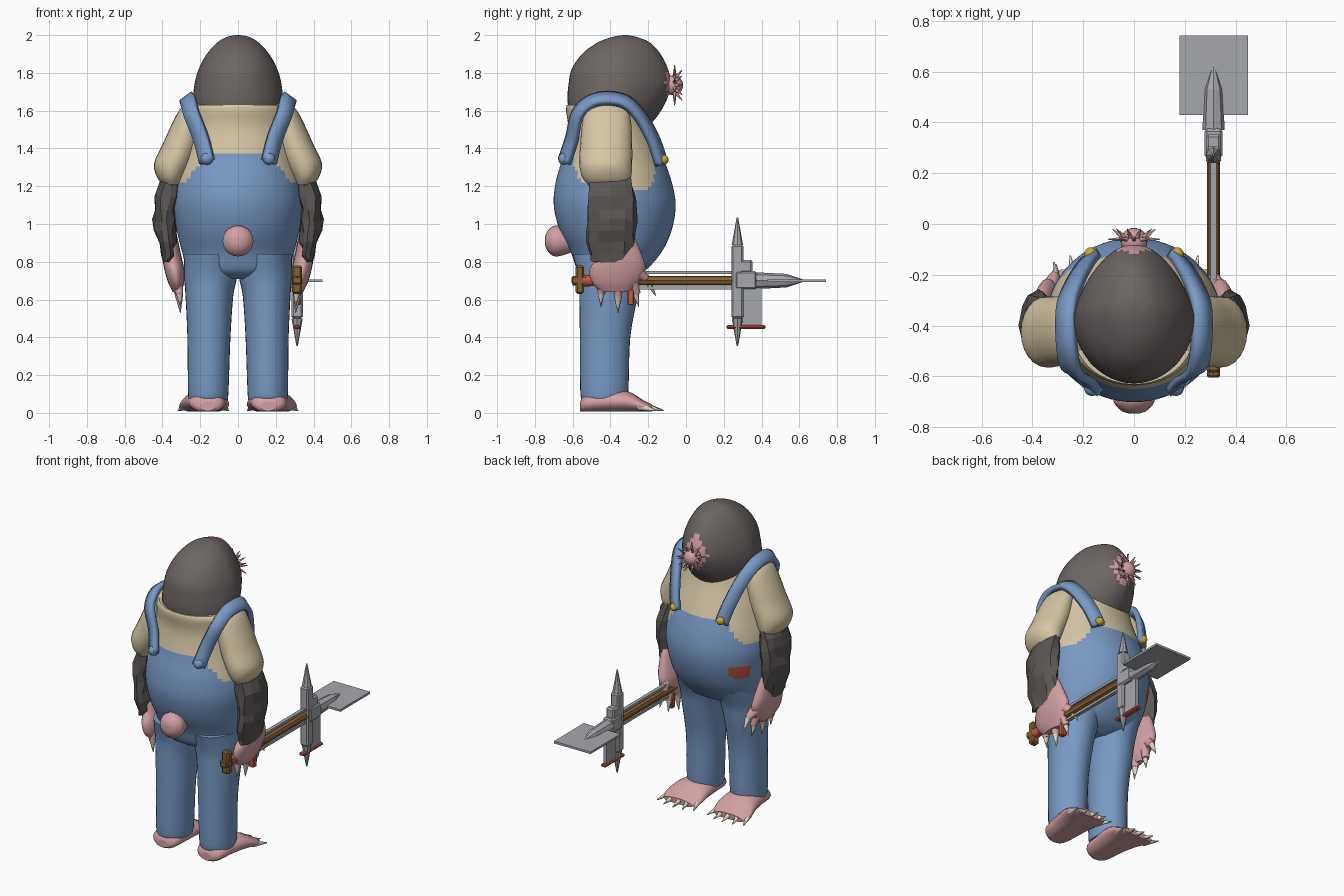
import bpy, bmesh, math, random
from mathutils import Vector

random.seed(4)
if "Cube" in bpy.data.objects:
    bpy.data.objects.remove(bpy.data.objects["Cube"])


def material(name, *rgb):
    m = bpy.data.materials.new(name)
    m.use_nodes = True
    m.diffuse_color = (*rgb, 1)
    node = next(n for n in m.node_tree.nodes if n.type == 'BSDF_PRINCIPLED')
    node.inputs["Base Color"].default_value = (*rgb, 1)
    node.inputs["Roughness"].default_value = 0.8
    return m


FUR = material("grey fur", .15, .13, .125)
DARK = material("dark fur", .105, .095, .09)
DENIM = material("blue denim", .19, .32, .56)
SHIRT = material("cream shirt", .67, .57, .38)
PINK = material("pink skin", .65, .35, .37)
CLAW = material("ivory claw", .72, .68, .55)
STEEL = material("steel", .38, .39, .41)
WOOD = material("brown wood", .24, .12, .035)
RED = material("red cloth", .55, .10, .06)
GOLD = material("brass", .58, .38, .04)


def finish(name, bm, mats, smooth=True, mirror=False, rule=None):
    bmesh.ops.recalc_face_normals(bm, faces=bm.faces)
    for f in bm.faces:
        f.smooth = smooth and len(f.verts) < 5
        if rule:
            f.material_index = rule(f.calc_center_median())
    mesh = bpy.data.meshes.new(name)
    bm.to_mesh(mesh)
    bm.free()
    for m in mats:
        mesh.materials.append(m)
    ob = bpy.data.objects.new(name, mesh)
    bpy.context.collection.objects.link(ob)
    if mirror:
        ob.modifiers.new("Mirror", 'MIRROR')
    return ob


def smooth_path(pts, steps):
    """Catmull-Rom interpolation of tuples of any length."""
    out = []
    for i in range(len(pts) - 1):
        a, b, c, d = pts[max(i - 1, 0)], pts[i], pts[i + 1], pts[min(i + 2, len(pts) - 1)]
        for k in range(steps):
            t = k / steps
            out.append([.5 * (2 * q + (r - p) * t + (2 * p - 5 * q + 4 * r - s) * t * t
                              + (3 * q - p - 3 * r + s) * t ** 3)
                        for p, q, r, s in zip(a, b, c, d)])
    return out + [list(pts[-1])]


def loft(name, rings, mats, axis='z', n=32, steps=4, taper=0, jitter=0, floor=False, **kw):
    """Rings are (height, x_min, x_max, second_min, second_max) along the axis."""
    bm = bmesh.new()
    loops = []
    for h, x0, x1, v0, v1 in smooth_path(rings, steps):
        loop = []
        for i in range(n):
            a = 2 * math.pi * i / n
            s = math.sin(a)
            x = (x0 + x1) / 2 + (x1 - x0) / 2 * math.cos(a) * (1 - taper * max(0, s))
            v = (v0 + v1) / 2 + (v1 - v0) / 2 * s
            if floor:
                v = max(v, .008)
            p = Vector((x, v, h) if axis == 'z' else (x, h, v))
            loop.append(bm.verts.new(p + Vector([random.uniform(-jitter, jitter) for _ in p])))
        loops.append(loop)
    for lo, hi in zip(loops, loops[1:]):
        for i in range(n):
            bm.faces.new((lo[i], lo[(i + 1) % n], hi[(i + 1) % n], hi[i]))
    bm.faces.new(loops[0])
    bm.faces.new(loops[-1])
    return finish(name, bm, mats, **kw)


def spikes(name, items, mat, sides=8, **kw):
    """Cones given as (start, end, start_radius, end_radius)."""
    bm = bmesh.new()
    for a, b, r0, r1 in items:
        a, b = Vector(a), Vector(b)
        rot = (b - a).to_track_quat('Z', 'Y').to_matrix().to_4x4()
        rot.translation = (a + b) / 2
        bmesh.ops.create_cone(bm, cap_ends=True, segments=sides, radius1=r0, radius2=r1,
                              depth=(b - a).length, matrix=rot)
    return finish(name, bm, [mat], **kw)


def ball(name, c, r, mat, **kw):
    bm = bmesh.new()
    bmesh.ops.create_uvsphere(bm, u_segments=20, v_segments=12, radius=r)
    bmesh.ops.translate(bm, verts=bm.verts, vec=c)
    return finish(name, bm, [mat], **kw)


def box(name, lo, hi, mat, bevel=0):
    bm = bmesh.new()
    bmesh.ops.create_cube(bm, size=1)
    for v in bm.verts:
        v.co = [(l + h) / 2 + c * (h - l) for l, h, c in zip(lo, hi, v.co)]
    ob = finish(name, bm, [mat], smooth=False)
    if bevel:
        ob.modifiers.new("Bevel", 'BEVEL').width = bevel
    return ob


# Torso: denim below a curved bib line, shirt above, one red hip patch
def torso_colour(c):
    side = min(1, max(0, (abs(c.x) - .17) / .12))
    line = (1.37 if c.y < -.4 else 1.33) - .16 * side
    if c.x < -.22 and c.y > -.25 and .95 < c.z < 1.03:
        return 2
    return 0 if c.z < line else 1


loft("torso", [(.71, -.14, .14, -.5, -.3), (.75, -.26, .26, -.57, -.22),
               (.85, -.295, .295, -.61, -.13), (.97, -.325, .325, -.67, -.075),
               (1.1, -.345, .345, -.70, -.055), (1.22, -.335, .335, -.69, -.075),
               (1.35, -.305, .305, -.655, -.12), (1.5, -.275, .275, -.625, -.18),
               (1.6, -.26, .26, -.635, -.21), (1.63, -.235, .235, -.63, -.24)],
     [DENIM, SHIRT, RED], n=72, steps=6, rule=torso_colour)

# Trouser legs
loft("trouser_legs", [(.07, .055, .26, -.55, -.32), (.12, .05, .265, -.56, -.305),
                      (.4, .04, .268, -.562, -.295), (.62, .025, .278, -.565, -.255),
                      (.72, .005, .285, -.57, -.235), (.84, .0, .285, -.6, -.18)],
     [DENIM], mirror=True)

# Domed head with a pink muzzle patch
loft("head", [(1.48, -.18, .18, -.56, -.24), (1.56, -.225, .225, -.61, -.16),
              (1.65, -.238, .238, -.627, -.105), (1.74, -.23, .23, -.622, -.08),
              (1.82, -.208, .208, -.605, -.095), (1.9, -.165, .165, -.55, -.135),
              (1.96, -.11, .11, -.47, -.19), (1.99, -.06, .06, -.39, -.26),
              (2.0, -.01, .01, -.33, -.31)],
     [FUR, PINK], n=48, steps=5, taper=.22,
     rule=lambda c: int(c.y > -.14 and abs(c.x) < .085 - abs(c.z - 1.75) * .6 and c.z > 1.65))

# Star nose with a ring of feelers
ball("nose", (0, -.068, 1.735), .053, PINK)
feelers = []
for i in range(20):
    a = 2 * math.pi * i / 20
    c, s = math.cos(a), math.sin(a)
    r = .085 + .022 * (i % 2)
    feelers.append(((.035 * c, -.06, 1.735 + .035 * s),
                    (r * c, -.02 - .04 * (i % 2), 1.735 + r * s), .012, .002))
spikes("nose_feelers", feelers, PINK, sides=6)

# Tail stub
loft("tail", [(-.746, -.02, .02, .89, .93), (-.735, -.05, .05, .86, .96),
              (-.70, -.08, .08, .83, .99), (-.65, -.075, .075, .835, .985),
              (-.58, -.05, .05, .86, .96)], [PINK], axis='y', n=20)

# Sleeves, forearms and hands
loft("shirt_sleeves", [(1.21, .30, .40, -.52, -.31), (1.25, .28, .43, -.55, -.29),
                       (1.32, .24, .445, -.565, -.285), (1.42, .2, .40, -.56, -.285),
                       (1.53, .18, .35, -.55, -.29), (1.61, .17, .305, -.53, -.31),
                       (1.65, .2, .25, -.46, -.38)], [SHIRT], n=24, mirror=True)
loft("forearms", [(.8, .34, .395, -.50, -.28), (.9, .33, .425, -.53, -.265),
                  (1.02, .325, .445, -.525, -.265), (1.14, .31, .44, -.525, -.265),
                  (1.26, .29, .40, -.51, -.29)],
     [DARK], n=11, steps=2, jitter=.011, smooth=False, mirror=True)
loft("hands", [(.64, .30, .345, -.45, -.30), (.69, .285, .37, -.50, -.25),
               (.76, .285, .39, -.51, -.215), (.83, .3, .40, -.47, -.23),
               (.95, .325, .40, -.45, -.28)], [PINK], n=20, mirror=True)
spikes("fingers", [((.33, y, .74), (.31, y + d, z), .035, .02)
                   for y, d, z in ((-.43, -.02, .63), (-.36, 0, .61), (-.29, .03, .63),
                                   (-.25, .05, .70))], PINK, mirror=True)
spikes("hand_claws", [((.312, y, z), (.305, y + d, z - .09), .021, .002)
                      for y, d, z in ((-.45, 0, .65), (-.36, 0, .62), (-.27, .02, .65),
                                      (-.21, .05, .71))], CLAW, mirror=True)

# Feet and toe claws
loft("feet", [(-.56, .12, .20, .01, .06), (-.53, .075, .25, .0, .10),
              (-.42, .06, .27, .0, .12), (-.31, .05, .295, .0, .115),
              (-.23, .05, .312, .0, .07), (-.18, .08, .29, .0, .045)],
     [PINK], axis='y', n=24, floor=True, mirror=True)
spikes("toe_claws", [((x, -.24 + b, .035), (x + (x - .18) * .3, -.14 + b, .012), .022, .003)
                     for x, b in ((.08, -.01), (.13, .015), (.18, .022), (.235, .015),
                                  (.285, -.01))], CLAW, mirror=True)

# Shoulder straps: a ribbon laid over the torso
bm = bmesh.new()
path = [Vector(p) for p in smooth_path(
    [(.165, -.645, 1.33), (.195, -.605, 1.45), (.245, -.575, 1.58), (.262, -.5, 1.65),
     (.268, -.4, 1.665), (.262, -.31, 1.64), (.235, -.235, 1.56), (.2, -.17, 1.44),
     (.17, -.13, 1.32)], 4)]
rows = []
for i, p in enumerate(path):
    tangent = path[min(i + 1, len(path) - 1)] - path[max(i - 1, 0)]
    side = tangent.cross(p - Vector((0, -.4, 1.3))).normalized() * .04
    rows.append([bm.verts.new(p + side * k) for k in (-1, 0, 1)])
for a, b in zip(rows, rows[1:]):
    for k in range(2):
        bm.faces.new((a[k], a[k + 1], b[k + 1], b[k]))
straps = finish("straps", bm, [DENIM], mirror=True)
solid = straps.modifiers.new("Solidify", 'SOLIDIFY')
solid.thickness, solid.offset = .035, 0
ball("front_buttons", (.17, -.118, 1.34), .026, GOLD, mirror=True)
ball("back_buttons", (.165, -.645, 1.345), .032, DENIM, mirror=True)

# Tool shaft with rails, grip and red bindings
X = .313
spikes("shaft", [((X, -.6, .70), (X, .26, .70), .026, .026)], WOOD, smooth=False)
for z in (.66, .742):
    box("shaft_rail", (X - .012, -.25, z - .008), (X + .012, .26, z + .008), STEEL)
box("grip_bar", (X - .026, -.585, .63), (X + .026, -.54, .78), WOOD, .01)
box("grip_cross", (X - .026, -.605, .68), (X + .026, -.52, .725), WOOD, .008)
spikes("grip_binding", [((X, -.545, .70), (X, -.49, .70), .032, .028)], RED)
box("hanging_tag", (X - .018, -.31, .57), (X + .018, -.275, .67), RED, .005)

# Pick head
box("pick_body", (X - .03, .24, .5), (X + .03, .305, .89), STEEL, .01)
spikes("pick_tips", [((X, .272, z), (X, .272, z + d * .145), .03, .004)
                     for z, d in ((.89, 1), (.5, -1))], STEEL, smooth=False)
box("pick_socket", (X - .035, .26, .655), (X + .035, .375, .75), STEEL, .01)
box("pick_cap", (X - .03, .285, .74), (X + .03, .352, .81), STEEL, .01)
box("side_blade", (X - .012, .3, .46), (X + .012, .4, .67), STEEL)
box("red_guard", (X - .018, .215, .445), (X + .018, .42, .465), RED, .006)

# Shovel blade and its spine
spikes("blade_socket", [((X, .37, .70), (X, .53, .70), .044, .036),
                        ((X, .53, .70), (X, .63, .70), .036, .003)], STEEL, smooth=False)
box("shovel_blade", (.18, .43, .692), (.448, .742, .706), STEEL)
